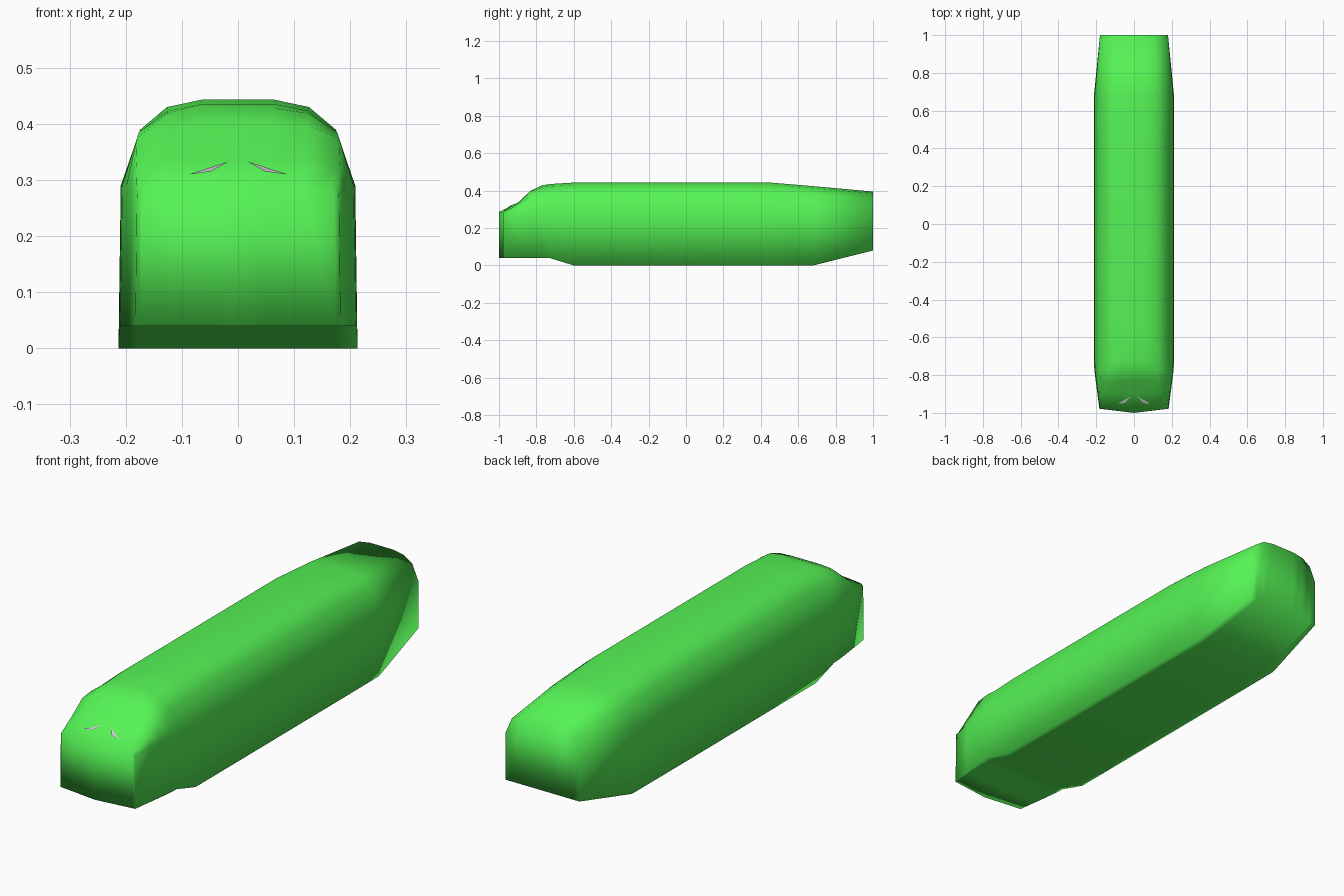
import bpy, bmesh

if "Cube" in bpy.data.objects:
    bpy.data.objects.remove(bpy.data.objects["Cube"])

green = bpy.data.materials.new("green_paint")
green.diffuse_color = (0.09, 0.9, 0.09, 1)
green.use_nodes = True
green.node_tree.nodes["Principled BSDF"].inputs["Base Color"].default_value = green.diffuse_color

# Upper cross-section as fractions of width and of height above the beltline
ROUND = [(1, 0), (0.835, 0.65), (0.605, 0.915), (0.31, 1), (0, 1)]
FLAT = [(1, 0), (0.95, 0.85), (0.65, 1), (0.31, 1), (0, 1)]


def section(bm, y, floor, w_floor, belt, w_belt, top, flat=0.0, bow=0.0):
    """One slice of the body: a row of roof vertices and a matching row of floor vertices."""
    half = [(a[0] + (b[0] - a[0]) * flat, a[1] + (b[1] - a[1]) * flat)
            for a, b in zip(ROUND, FLAT)]
    pts = [(-u, v) for u, v in half] + half[-2::-1]
    roof, base = [], []
    for u, v in pts:
        yy = y + bow * abs(u)
        roof.append(bm.verts.new((u * w_belt, yy, belt + v * (top - belt))))
        base.append(bm.verts.new((u * w_floor, yy, floor)))
    return roof, base


# y, floor z, floor half width, belt z, belt half width, roof z, flatness, nose bow
STATIONS = [
    (-1.00, 0.04, 0.183, 0.275, 0.180, 0.285, 1.0, 0.022),
    (-0.90, 0.04, 0.195, 0.285, 0.191, 0.335, 1.0, 0.010),
    (-0.83, 0.04, 0.203, 0.290, 0.199, 0.400, 0.6, 0),
    (-0.77, 0.04, 0.210, 0.290, 0.206, 0.428, 0.2, 0),
    (-0.73, 0.04, 0.212, 0.290, 0.208, 0.435, 0.0, 0),
    (-0.60, 0.00, 0.213, 0.290, 0.209, 0.443, 0.0, 0),
    (0.45, 0.00, 0.213, 0.290, 0.209, 0.443, 0.0, 0),
    (0.68, 0.00, 0.212, 0.290, 0.208, 0.424, 0.0, 0),
    (1.00, 0.08, 0.180, 0.290, 0.180, 0.395, 0.0, 0),
]

# Body shell lofted through the slices
bm = bmesh.new()
slices = [section(bm, *s) for s in STATIONS]
for (r0, b0), (r1, b1) in zip(slices, slices[1:]):
    for i in range(len(r0) - 1):
        bm.faces.new((r0[i], r0[i + 1], r1[i + 1], r1[i]))
        bm.faces.new((b0[i], b1[i], b1[i + 1], b0[i + 1]))
    for k in (0, -1):
        bm.faces.new((r0[k], r1[k], b1[k], b0[k]))
# Nose and tail panels
for roof, base in (slices[0], slices[-1]):
    for i in range(len(roof) - 1):
        bm.faces.new((roof[i], base[i], base[i + 1], roof[i + 1]))
bmesh.ops.recalc_face_normals(bm, faces=bm.faces)
for f in bm.faces:
    f.smooth = True
mesh = bpy.data.meshes.new("body")
bm.to_mesh(mesh)
bm.free()
mesh.materials.append(green)
bpy.context.collection.objects.link(bpy.data.objects.new("body", mesh))

# Small grey slivers lying on the sloping nose
for side, name in ((-1, "nose_sliver_left"), (1, "nose_sliver_right")):
    pts = [(0.017, -0.912, 0.333), (0.048, -0.948, 0.315), (0.088, -0.952, 0.310)]
    pts = [(side * x, y, z) for x, y, z in pts]
    m = bpy.data.meshes.new(name)
    m.from_pydata(pts, [], [(0, 1, 2) if side > 0 else (0, 2, 1)])
    bpy.context.collection.objects.link(bpy.data.objects.new(name, m))
